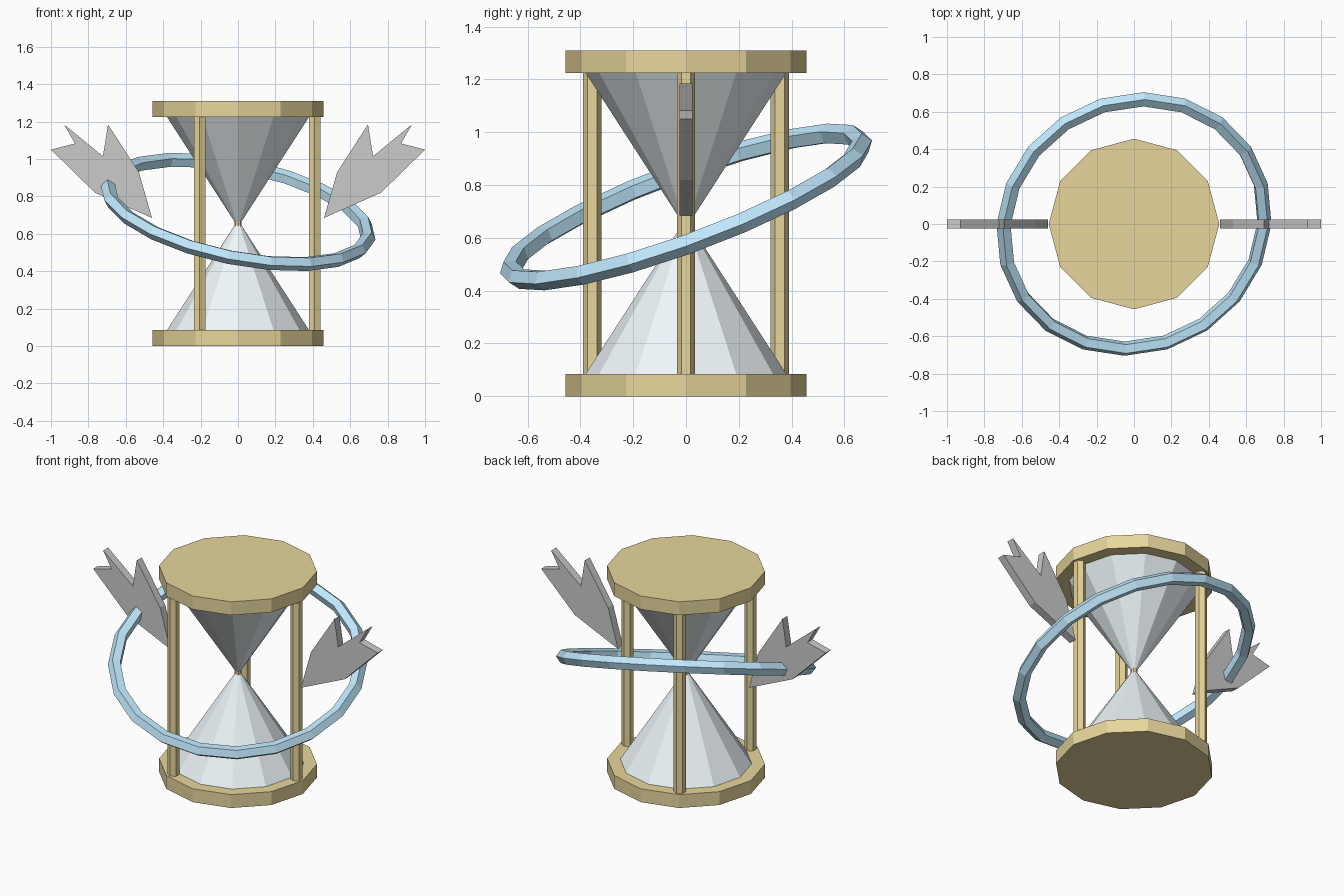
import bpy, bmesh, math

if "Cube" in bpy.data.objects:
    bpy.data.objects.remove(bpy.data.objects["Cube"])


def material(name, rgb):
    m = bpy.data.materials.new(name)
    m.diffuse_color = (*rgb, 1)
    m.use_nodes = True
    m.node_tree.nodes["Principled BSDF"].inputs["Base Color"].default_value = m.diffuse_color
    return m


gold = material("gold", (0.80, 0.67, 0.33))
glass = material("pale_glass", (0.86, 0.93, 0.96))
blue = material("sky_blue", (0.53, 0.81, 0.98))


def frustum(name, sides, r1, r2, z1, z2, mat, x=0, y=0):
    bpy.ops.mesh.primitive_cone_add(vertices=sides, radius1=r1, radius2=r2,
                                    depth=z2 - z1, location=(x, y, (z1 + z2) / 2))
    ob = bpy.context.object
    ob.name = name
    ob.data.materials.append(mat)
    return ob


# End plates
frustum("bottom_plate", 12, 0.456, 0.456, 0, 0.085, gold)
frustum("top_plate", 12, 0.456, 0.456, 1.225, 1.31, gold)

# Glass bulbs and the neck collar
frustum("lower_bulb", 12, 0.38, 0.012, 0.085, 0.655, glass)
frustum("upper_bulb", 12, 0.012, 0.38, 0.655, 1.225, glass)
frustum("neck_collar", 8, 0.02, 0.02, 0.638, 0.672, gold)

# Three hexagonal posts
for i in range(3):
    a = math.tau * i / 3
    frustum(f"post_{i + 1}", 6, 0.035, 0.035, 0.08, 1.23, gold,
            0.41 * math.cos(a), 0.41 * math.sin(a))

# Tilted orbit ring
bpy.ops.mesh.primitive_torus_add(major_segments=20, minor_segments=5,
                                 major_radius=0.71, minor_radius=0.04,
                                 location=(0, 0, 0.717), rotation=(0.35, 0.2, 0))
ring = bpy.context.object
ring.name = "orbit_ring"
ring.data.materials.append(blue)

# Mirrored flat wings
outline = [(0.46, 0.685), (0.765, 0.82), (1.0, 1.05), (0.872, 1.083), (0.93, 1.185),
           (0.722, 1.015), (0.695, 1.185), (0.53, 0.93)]
for side, name in ((1, "right_wing"), (-1, "left_wing")):
    bm = bmesh.new()
    face = bm.faces.new([bm.verts.new((side * x, -0.025, z)) for x, z in outline])
    ext = bmesh.ops.extrude_face_region(bm, geom=[face])["geom"]
    bmesh.ops.translate(bm, vec=(0, 0.05, 0),
                        verts=[g for g in ext if isinstance(g, bmesh.types.BMVert)])
    bmesh.ops.recalc_face_normals(bm, faces=bm.faces)
    me = bpy.data.meshes.new(name)
    bm.to_mesh(me)
    bm.free()
    bpy.context.collection.objects.link(bpy.data.objects.new(name, me))
